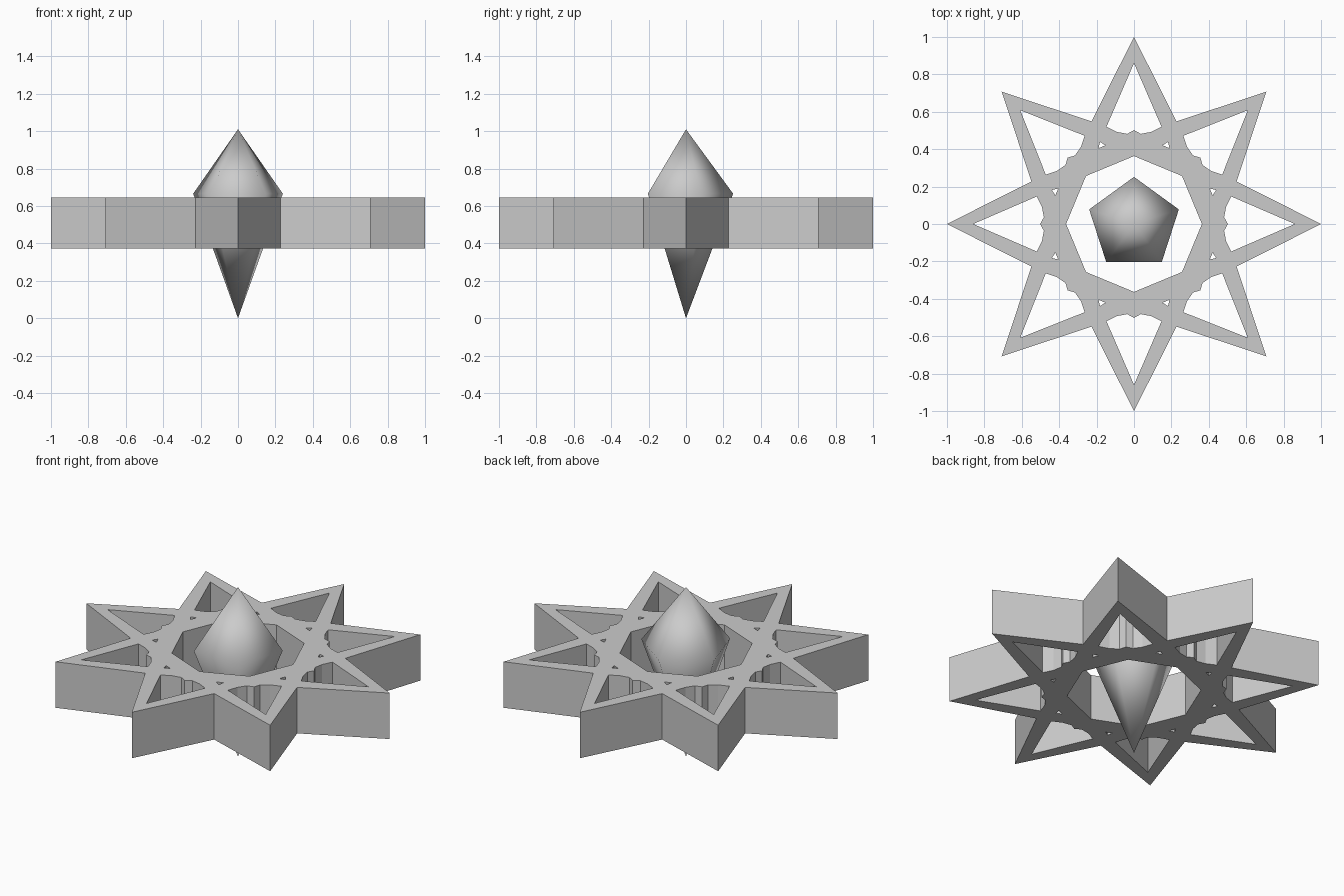
import bpy, bmesh
from math import sin, cos, pi

if "Cube" in bpy.data.objects:
    bpy.data.objects.remove(bpy.data.objects["Cube"])


def turn(points, k):
    """Rotate 2D points by k eighths of a full turn."""
    a = k * pi / 4
    c, s = cos(a), sin(a)
    return [(x * c - y * s, x * s + y * c) for x, y in points]


def polar(r, a):
    return (r * cos(a), r * sin(a))


# Star frame: outline plus holes as a filled, extruded 2D curve
Z0, Z1 = 0.372, 0.646
curve = bpy.data.curves.new("star_frame", 'CURVE')
curve.dimensions = '2D'
curve.fill_mode = 'BOTH'
curve.extrude = (Z1 - Z0) / 2


def loop(points):
    s = curve.splines.new('POLY')
    s.points.add(len(points) - 1)
    for p, (x, y) in zip(s.points, points):
        p.co = (x, y, 0, 1)
    s.use_cyclic_u = True


loop([polar(1.0 if i % 2 == 0 else 0.594, i * pi / 8) for i in range(16)])
loop([polar(0.363, i * pi / 4) for i in range(8)])

# Window in each point (with notched base) and the tiny triangle between points
half = [(0.147, 0.52), (0.09, 0.492), (0.036, 0.482)]
window = [(0, 0.86)] + half + [(0, 0.502)] + [(-x, y) for x, y in reversed(half)]
c, s = cos(pi / 8), sin(pi / 8)
chip = [(r * c - t * s, r * s + t * c)
        for r, t in ((0.475, 0), (0.447, 0.02), (0.447, -0.02))]
for k in range(8):
    loop(turn(window, k))
    loop(turn(chip, k))

star = bpy.data.objects.new("star_frame", curve)
star.location.z = (Z0 + Z1) / 2
bpy.context.collection.objects.link(star)
bpy.context.view_layer.objects.active = star
star.select_set(True)
bpy.ops.object.convert(target='MESH')
for p in bpy.context.object.data.polygons:
    p.use_smooth = False

# Crystal: smooth-shaded five-sided double pyramid
bm = bmesh.new()
top = bm.verts.new((0, 0, 1.01))
bottom = bm.verts.new((0, 0, 0))
rim = [bm.verts.new((*polar(0.252, pi / 2 + i * 2 * pi / 5), 0.666)) for i in range(5)]
for i in range(5):
    a, b = rim[i], rim[(i + 1) % 5]
    bm.faces.new((a, b, top))
    bm.faces.new((b, a, bottom))
for f in bm.faces:
    f.smooth = True
mesh = bpy.data.meshes.new("crystal")
bm.to_mesh(mesh)
bm.free()
bpy.context.collection.objects.link(bpy.data.objects.new("crystal", mesh))
